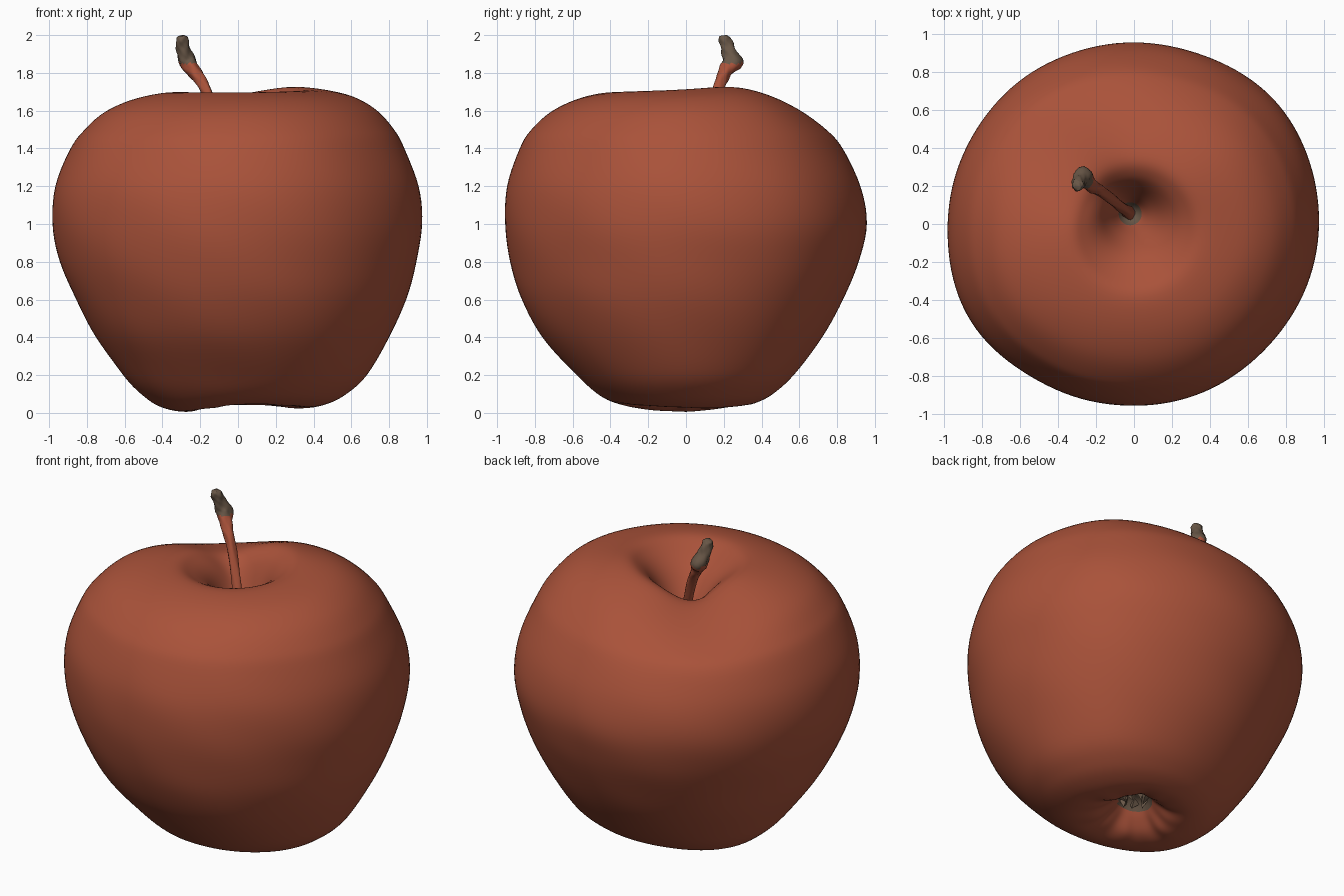
import bpy, bmesh, math
from mathutils import Vector

if "Cube" in bpy.data.objects:
    bpy.data.objects.remove(bpy.data.objects["Cube"])


def material(name, rgb):
    m = bpy.data.materials.new(name)
    m.diffuse_color = (*rgb, 1)
    m.use_nodes = True
    m.node_tree.nodes["Principled BSDF"].inputs["Base Color"].default_value = m.diffuse_color
    return m


RED = material("apple red", (0.40, 0.085, 0.042))
BROWN = material("dry brown", (0.14, 0.095, 0.063))


def smooth(t):
    t = max(0.0, min(1.0, t))
    return t * t * (3 - 2 * t)


def spline(rows, t):
    # Catmull-Rom through a table of rows
    i = min(int(t), len(rows) - 2)
    f = t - i
    p = [rows[max(0, min(len(rows) - 1, i + k))] for k in (-1, 0, 1, 2)]
    return [0.5 * (2 * b + (c - a) * f + (2 * a - 5 * b + 4 * c - d) * f * f
                   + (3 * b - a - 3 * c + d) * f ** 3) for a, b, c, d in zip(*p)]


def lathe(name, rings, brown_rule):
    # skin a list of equal rings, closing both ends
    bm = bmesh.new()
    loops = [[bm.verts.new(p) for p in ring] for ring in rings]
    n = len(loops[0])
    for a, b in zip(loops, loops[1:]):
        for j in range(n):
            k = (j + 1) % n
            bm.faces.new((a[j], a[k], b[k], b[j]))
    bm.faces.new(loops[0][::-1])
    bm.faces.new(loops[-1])
    bmesh.ops.recalc_face_normals(bm, faces=bm.faces)
    for f in bm.faces:
        f.smooth = True
        f.material_index = int(brown_rule(f.calc_center_median()))
    me = bpy.data.meshes.new(name)
    bm.to_mesh(me)
    bm.free()
    me.materials.append(RED)
    me.materials.append(BROWN)
    ob = bpy.data.objects.new(name, me)
    bpy.context.collection.objects.link(ob)
    return ob


# Apple body: height, then radius towards +x, +y, -x, -y
PROFILE = [
    (0.20, .01, .01, .01, .01),
    (0.18, .07, .07, .07, .07),
    (0.11, .14, .13, .13, .13),
    (0.05, .24, .21, .20, .21),
    (0.03, .36, .31, .29, .31),
    (0.05, .47, .39, .40, .40),
    (0.10, .57, .47, .49, .48),
    (0.20, .68, .57, .60, .58),
    (0.40, .80, .72, .745, .76),
    (0.60, .89, .83, .85, .87),
    (0.80, .945, .915, .935, .93),
    (1.00, .975, .957, .975, .957),
    (1.20, .955, .925, .96, .945),
    (1.40, .88, .83, .88, .88),
    (1.50, .82, .75, .81, .82),
    (1.60, .72, .62, .70, .71),
    (1.67, .58, .47, .54, .56),
    (1.70, .38, .33, .35, .40),
    (1.66, .28, .23, .25, .31),
    (1.58, .19, .16, .17, .21),
    (1.45, .11, .10, .11, .12),
    (1.32, .05, .05, .05, .05),
    (1.28, .01, .01, .01, .01),
]
CREST = 17


def bump(ang, centre, width):
    d = (ang - math.radians(centre) + math.pi) % (2 * math.pi) - math.pi
    return math.exp(-(d / math.radians(width)) ** 2)


def body_ring(t, n=128):
    z, e, no, w, s = spline(PROFILE, t)
    shift = smooth((t - CREST + 1) / 4)
    top, low = smooth((z - 1.35) / 0.33), 1 - smooth(z / 0.3)
    ribs = math.exp(-((t - 2.8) / 0.9) ** 2)
    side = smooth((t - 4) / 3) * (1 - smooth((t - CREST + 2) / 3))
    ring = []
    for j in range(n):
        a = 2 * math.pi * j / n
        c1, s1, c2 = math.cos(a), math.sin(a), math.cos(2 * a)
        r = (e + no + w + s) / 4 + (e - w) / 2 * c1 + (no - s) / 2 * s1 + (e + w - no - s) / 4 * c2
        # fuller flanks and faint unevenness of the skin
        r *= 1 + side * (0.030 * bump(a, -147, 26) + 0.020 * bump(a, 38, 22)
                         - 0.012 * bump(a, -36, 20) - 0.006 * bump(a, -125, 14))
        r *= 1 + 0.002 * side * math.sin(7 * a + 5 * z) * math.sin(9 * z + 2 * a)
        # shoulder: hump at the back right, dip at the back left; uneven foot
        zz = z + top * (0.003 * c1 + 0.004 * c2 + 0.022 * bump(a, 38, 35) - 0.095 * bump(a, 135, 36))
        zz += low * (0.01 * c1 - 0.014 * math.cos(2 * a - 0.35))
        zz += ribs * (0.008 * math.cos(5 * a + 1) + 0.004 * math.cos(11 * a))
        ring.append((r * c1 - 0.02 * shift, r * s1 + 0.055 * shift, max(zz, 0)))
    return ring


STEPS = 5
rings = [body_ring(i / STEPS) for i in range((len(PROFILE) - 1) * STEPS + 1)]


def pit_brown(c):
    stem_pit = math.hypot(c.x + 0.02, c.y - 0.055) < 0.06 and c.z > 1
    calyx_pit = math.hypot(c.x, c.y) < 0.1 and c.z < 1
    return stem_pit or calyx_pit


lathe("apple_body", rings, pit_brown)

# Stem: bent woody stalk with a swollen brown tip (x, y, z, radius)
STALK = [
    (-.02, .05, 1.25, .036),
    (-.065, .09, 1.45, .027),
    (-.165, .165, 1.70, .028),
    (-.22, .20, 1.79, .034),
    (-.268, .235, 1.86, .042),
    (-.29, .222, 1.93, .036),
    (-.296, .203, 1.98, .031),
    (-.298, .20, 1.997, .018),
]


def stem_ring(t, n=20):
    x, y, z, r = spline(STALK, t)
    ahead = Vector(spline(STALK, min(t + .1, len(STALK) - 1))[:3])
    behind = Vector(spline(STALK, max(t - .1, 0))[:3])
    d = (ahead - behind).normalized()
    u = d.cross(Vector((0, 1, 0))).normalized()
    v = u.cross(d)
    knob = math.exp(-((t - 4) / 0.4) ** 2)
    ring = []
    for j in range(n):
        a = 2 * math.pi * j / n
        rr = r * (1 + 0.08 * math.sin(3 * a + 4 * t) + 0.05 * math.sin(5 * a - 6 * t))
        p = u * math.cos(a) + v * math.sin(a)
        rr += 0.025 * knob * max(0, p.y)
        q = Vector((x, y, z)) + p * rr
        q.z = min(q.z, 2.0)
        ring.append(q)
    return ring


lathe("stem", [stem_ring(i / 6) for i in range((len(STALK) - 1) * 6 + 1)], lambda c: c.z > 1.85)

# Calyx: dry sepals in the bottom pit
bm = bmesh.new()
for k in range(7):
    a = 2 * math.pi * k / 7 + 0.3
    out, side = Vector((math.cos(a), math.sin(a), 0)), Vector((-math.sin(a), math.cos(a), 0))
    up = Vector((0, 0, 1))
    root = [out * 0.09 + side * 0.035 + up * 0.18, out * 0.09 - side * 0.035 + up * 0.18,
            out * 0.05 + up * 0.20]
    tip = bm.verts.new(out * (0.045 + 0.02 * (k % 2)) + side * 0.02 + up * 0.12)
    b = [bm.verts.new(p) for p in root]
    bm.faces.new(b)
    for i in range(3):
        bm.faces.new((b[i], b[(i + 1) % 3], tip))
bmesh.ops.recalc_face_normals(bm, faces=bm.faces)
me = bpy.data.meshes.new("calyx_sepals")
bm.to_mesh(me)
bm.free()
me.materials.append(BROWN)
bpy.context.collection.objects.link(bpy.data.objects.new("calyx_sepals", me))
